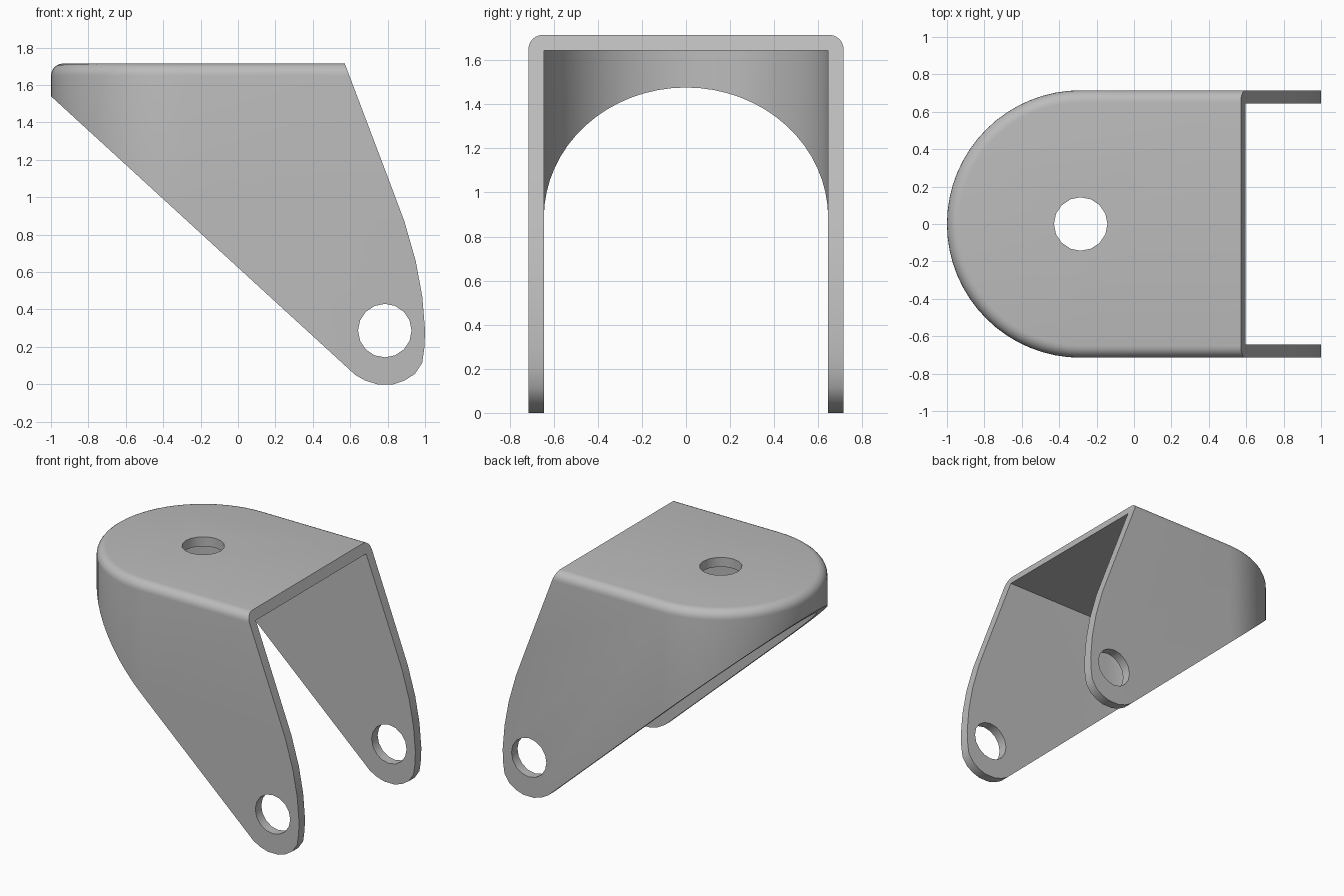
import bpy
import bmesh
from math import pi, cos, sin, radians
from mathutils import Matrix

cube = bpy.data.objects.get("Cube")
if cube:
    bpy.data.objects.remove(cube, do_unlink=True)

# Main dimensions
HEIGHT, RADIUS, WALL, FILLET = 1.715, 0.715, 0.07, 0.065
CENTRE_X = -0.285
HOLE_RADIUS = 0.143

grey = bpy.data.materials.new("plain grey")
grey.use_nodes = True
colour = (0.5, 0.5, 0.5, 1)
grey.diffuse_color = colour
grey.node_tree.nodes["Principled BSDF"].inputs["Base Color"].default_value = colour


def loft(name, rings):
    """Closed solid through matching rings of points."""
    bm = bmesh.new()
    loops = [[bm.verts.new(p) for p in ring] for ring in rings]
    n = len(loops[0])
    for a, b in zip(loops, loops[1:]):
        for i in range(n):
            j = (i + 1) % n
            bm.faces.new((a[i], a[j], b[j], b[i]))
    bm.faces.new(loops[0][::-1])
    bm.faces.new(loops[-1])
    bmesh.ops.recalc_face_normals(bm, faces=bm.faces)
    return finish(name, bm)


def finish(name, bm):
    mesh = bpy.data.meshes.new(name)
    bm.to_mesh(mesh)
    bm.free()
    mesh.materials.append(grey)
    obj = bpy.data.objects.new(name, mesh)
    bpy.context.collection.objects.link(obj)
    return obj


def arch(radius, z, end_x, steps=32):
    """Outline with a round back and straight sides."""
    arc = [(CENTRE_X - radius * sin(pi * i / steps),
            -radius * cos(pi * i / steps), z) for i in range(steps + 1)]
    return [(end_x, -radius, z)] + arc + [(end_x, radius, z)]


def hole_cutter(name, matrix):
    bm = bmesh.new()
    bmesh.ops.create_cone(bm, cap_ends=True, segments=16, radius1=HOLE_RADIUS,
                          radius2=HOLE_RADIUS, depth=2, matrix=matrix)
    return finish(name, bm)


def cut(target, tool, operation):
    bpy.context.view_layer.objects.active = target
    mod = target.modifiers.new(tool.name, 'BOOLEAN')
    mod.operation = operation
    mod.solver = 'EXACT'
    mod.object = tool
    bpy.ops.object.modifier_apply(modifier=mod.name)
    bpy.data.objects.remove(tool, do_unlink=True)


# Outer body with a rounded upper rim
rings = [arch(RADIUS, -0.1, 1.2)]
for i in range(7):
    t = pi / 2 * i / 6
    rings.append(arch(RADIUS - FILLET * (1 - cos(t)),
                      HEIGHT - FILLET * (1 - sin(t)), 1.2))
bracket = loft("bracket", rings)

# Hollow inside, open at the right and below
inner = RADIUS - WALL
cut(bracket, loft("hollow", [arch(inner, -0.3, 1.4),
                             arch(inner, HEIGHT - WALL, 1.4)]), 'DIFFERENCE')

# Side outline of the tapering arms
outline = [(-1.1, 1.632), (0.627, 0.05), (0.68, 0.02), (0.745, 0), (0.83, 0),
           (0.89, 0.02), (0.945, 0.055), (0.985, 0.115), (0.997, 0.2),
           (1, 0.29), (0.985, 0.47), (0.95, 0.66), (0.89, 0.87), (0.8, 1.11),
           (0.533, 1.815), (-1.1, 1.815)]
cut(bracket, loft("side_outline", [[(x, y, z) for x, z in outline]
                                   for y in (-1, 1)]), 'INTERSECT')

# Mounting hole in the top and pivot holes through both arms
cut(bracket, hole_cutter("top_hole", Matrix.Translation((CENTRE_X, 0, HEIGHT))),
    'DIFFERENCE')
cut(bracket, hole_cutter("pivot_holes", Matrix.Translation((0.785, 0, 0.287))
                         @ Matrix.Rotation(pi / 2, 4, 'X')), 'DIFFERENCE')

# Smooth curves, crisp edges
bpy.ops.object.select_all(action='DESELECT')
bracket.select_set(True)
bpy.context.view_layer.objects.active = bracket
bpy.ops.object.shade_smooth_by_angle(angle=radians(30))
